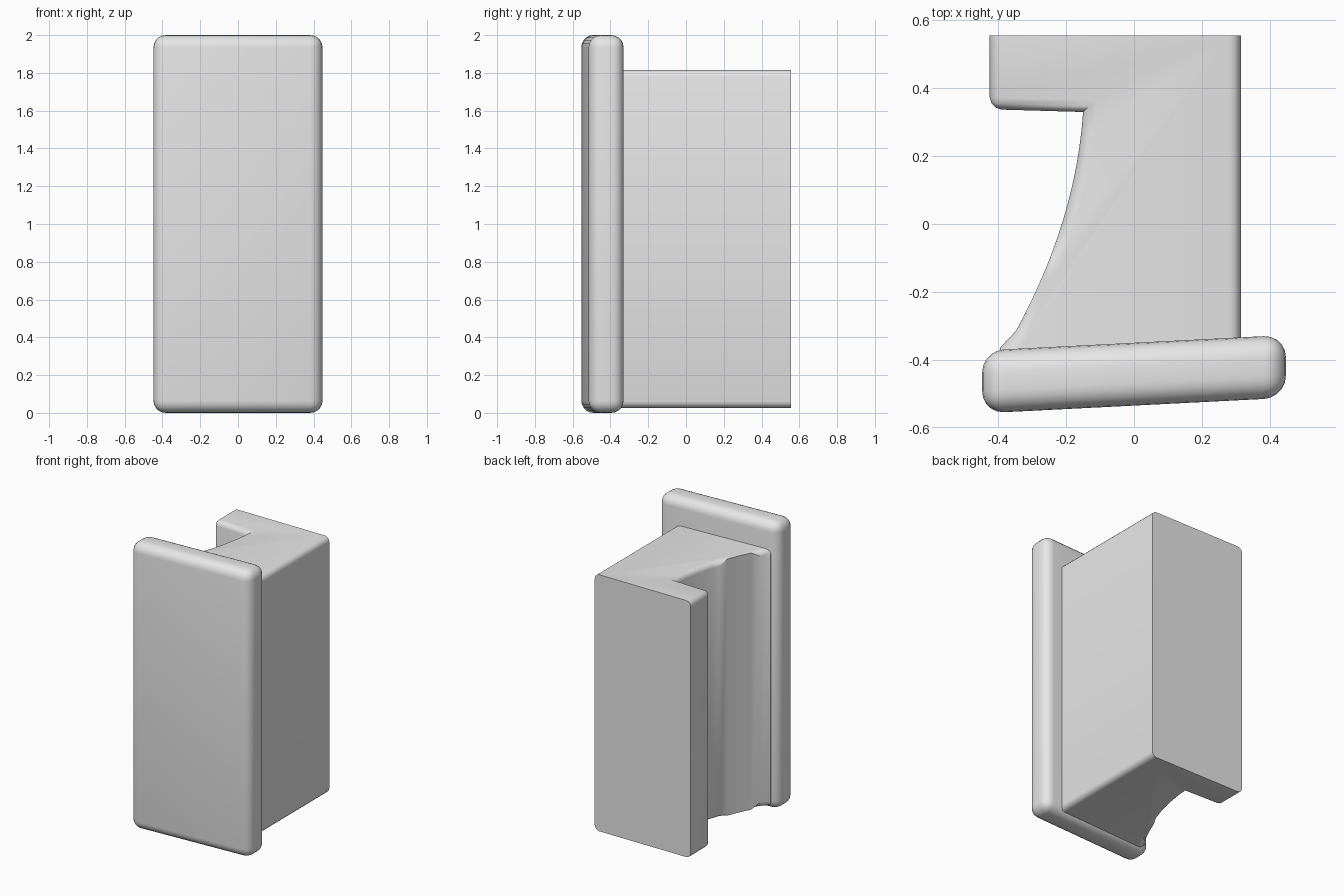
import bpy
import bmesh

if "Cube" in bpy.data.objects:
    bpy.data.objects.remove(bpy.data.objects["Cube"])

grey = bpy.data.materials.new("plain_grey")
grey.diffuse_color = (0.8, 0.8, 0.8, 1)
grey.use_nodes = True
grey.node_tree.nodes["Principled BSDF"].inputs["Base Color"].default_value = grey.diffuse_color


def finish(bm, name):
    bmesh.ops.recalc_face_normals(bm, faces=bm.faces)
    mesh = bpy.data.meshes.new(name)
    bm.to_mesh(mesh)
    bm.free()
    mesh.materials.append(grey)
    obj = bpy.data.objects.new(name, mesh)
    bpy.context.collection.objects.link(obj)
    bpy.ops.object.select_all(action='DESELECT')
    obj.select_set(True)
    bpy.context.view_layer.objects.active = obj
    bpy.ops.object.shade_smooth_by_angle(angle=0.6)


def round_edges(bm, edges, radius, segments):
    bmesh.ops.bevel(bm, geom=edges, offset=radius, segments=segments,
                    profile=0.5, affect='EDGES', clamp_overlap=True)


# Front plate: rounded slab, sheared so its right end sits further back
bm = bmesh.new()
bmesh.ops.create_cube(bm, size=1)
for v in bm.verts:
    v.co.x *= 0.895
    v.co.y *= 0.185
    v.co.z = v.co.z * 2 + 1
round_edges(bm, bm.edges[:], 0.065, 5)
for v in bm.verts:
    v.co.y += 0.051 * v.co.x - 0.4425
finish(bm, "front_plate")

# Body: plan profile with a curved finger recess on the left, extruded upwards
BACK = 0.555
profile = [(0.315, -0.40), (0.315, BACK), (-0.425, BACK), (-0.425, 0.338)]
STEPS = 12
for i in range(STEPS + 1):
    t = 0.645 * i / STEPS
    profile.append((-0.15 - 0.067 * t - 0.372 * t * t, 0.33 - t))
profile += [(-0.395, -0.365), (-0.395, -0.40)]

bm = bmesh.new()
base = bm.faces.new([bm.verts.new((x, y, 0.027)) for x, y in profile])
top = bmesh.ops.extrude_face_region(bm, geom=[base])["geom"]
for v in top:
    if isinstance(v, bmesh.types.BMVert):
        v.co.z = 1.815


# Round the rims and the lip's outer edge, keeping the back face and hidden end sharp
def is_rounded(e):
    a, b = (v.co for v in e.verts)
    mid = (a + b) / 2
    if abs(a.z - b.z) > 1:
        return mid.x < -0.42 and mid.y < 0.4
    return -0.39 < mid.y < BACK - 0.01


round_edges(bm, [e for e in bm.edges if is_rounded(e)], 0.035, 3)
finish(bm, "grip_body")
